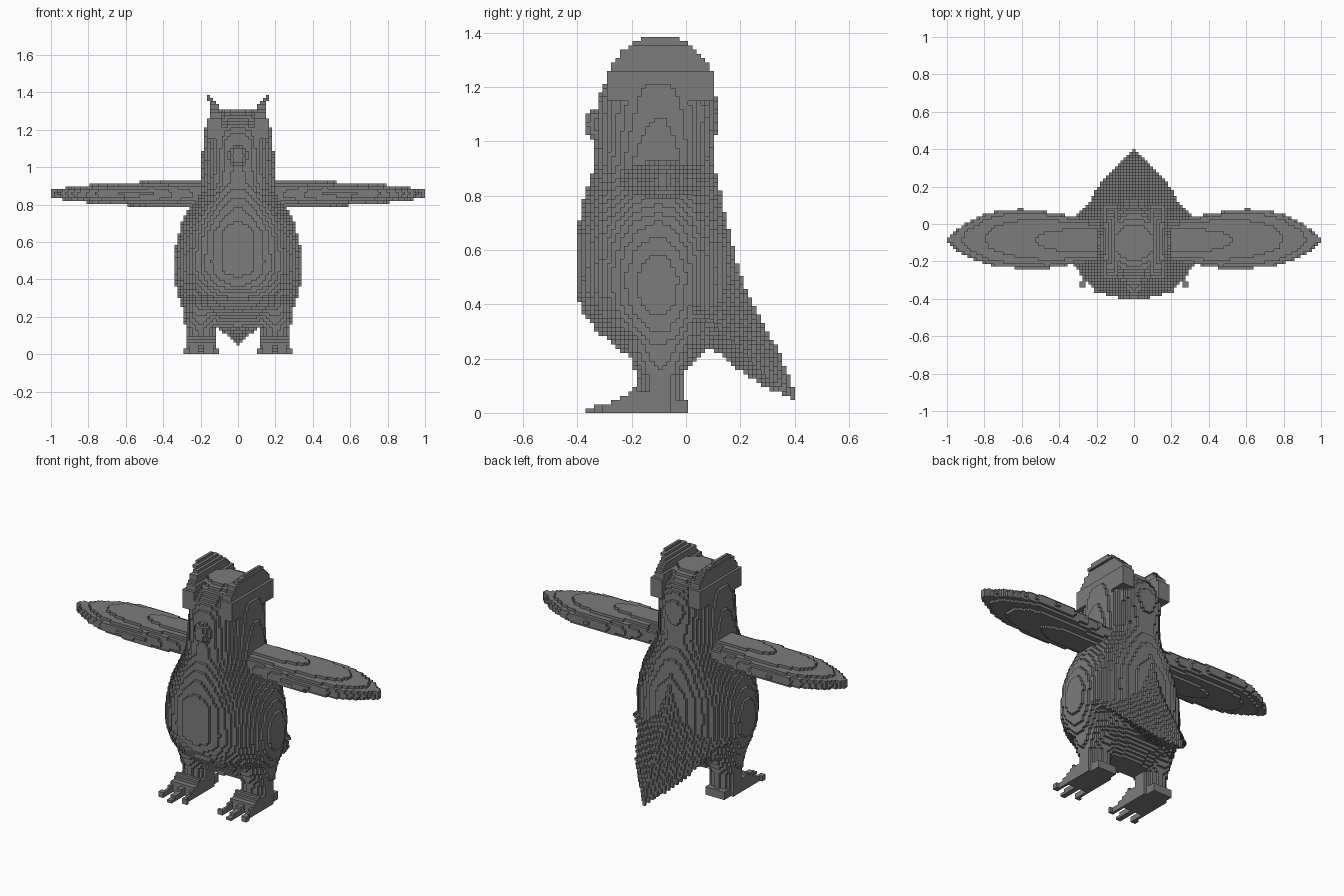
import bpy
import bmesh
from math import sqrt

if "Cube" in bpy.data.objects:
    bpy.data.objects.remove(bpy.data.objects["Cube"], do_unlink=True)

H = 2 / 127            # edge length of one block
NX, NY, NZ = 63, 25, 88

grey = bpy.data.materials.new("plain grey")
grey.use_nodes = True
grey.diffuse_color = (0.2, 0.2, 0.2, 1)
grey.node_tree.nodes["Principled BSDF"].inputs["Base Color"].default_value = (0.2, 0.2, 0.2, 1)


def lerp(points, t):
    """Value on a polyline of (position, value) pairs, clamped at both ends."""
    if t <= points[0][0]:
        return points[0][1]
    for (a, u), (b, v) in zip(points, points[1:]):
        if t <= b:
            return u + (v - u) * (t - a) / (b - a)
    return points[-1][1]


def oval(x, y, half, front, back, centre):
    """Inside an egg-shaped section with its own front and back reach."""
    reach = back - centre if y > centre else centre - front
    return (x / half) ** 2 + ((y - centre) / reach) ** 2 <= 1


# Torso and head profiles by height
HALF = [(.14, .18), (.2, .27), (.25, .3), (.3, .318), (.4, .34), (.5, .345), (.6, .328),
        (.7, .3), (.8, .25), (.88, .21), (.95, .203), (1.1, .188), (1.2, .18), (1.27, .15), (1.31, .09)]
FRONT = [(.14, -.15), (.2, -.2), (.3, -.33), (.37, -.38), (.45, -.405), (.65, -.405),
         (.8, -.375), (.92, -.335), (1.14, -.33), (1.2, -.31), (1.27, -.25), (1.31, -.18)]
BACK = [(.14, -.02), (.2, .04), (.26, .12), (.4, .15), (.6, .155), (.8, .13), (.93, .1),
        (1.04, .112), (1.12, .125), (1.2, .1), (1.27, .05), (1.31, -.02)]


def body(x, y, z):
    return .14 < z < 1.31 and oval(x, y, lerp(HALF, z), lerp(FRONT, z), lerp(BACK, z), -.1)


# Pointed tail flowing out of the back
TAIL_BACK = [(.05, .405), (.1, .39), (.2, .355), (.3, .3), (.4, .245), (.5, .205), (.6, .175), (.7, .152), (.8, .13)]
TAIL_UNDER = [(.05, .24), (.1, .235), (.2, .155), (.3, .09), (.4, .05)]


def tail(x, y, z):
    if not (y > .03 and z < .8 and z > lerp(TAIL_UNDER, y) + .4 * x):
        return False
    return x <= 1.4 * (lerp(TAIL_BACK, z) - y) and x < lerp(HALF, z)


def beak(x, y, z):
    return (x / .055) ** 2 + ((y + .3) / .078) ** 2 + ((z - 1.06) / .066) ** 2 <= 1


# Upright fan-shaped tufts on the sides of the head
def tuft(x, y, z):
    inner = lerp([(1.2, .09), (1.31, .095), (1.35, .123), (1.39, .15)], z)
    outer = lerp([(1.15, .17), (1.22, .165), (1.3, .152), (1.35, .152), (1.39, .17)], z)
    return z > 1.15 and inner < x < outer and (y + .095) ** 2 + (z - 1.19) ** 2 < .2 ** 2


# Wings as flat lens-shaped blades
LEAD = [(.2, -.2), (.3, -.213), (.45, -.237), (.6, -.24), (.75, -.225), (.85, -.195), (.95, -.14), (1, -.1)]
TRAIL = [(.2, .02), (.3, .035), (.45, .062), (.6, .08), (.7, .074), (.8, .052), (.9, .005), (1, -.07)]
THICK = [(.2, .072), (.45, .064), (.75, .05), (.9, .032), (1, .014)]


def wing(x, y, z):
    if x < .1 or abs(z - .857) > .08:
        return False
    lead, trail = lerp(LEAD, x), lerp(TRAIL, x)
    across = (2 * y - lead - trail) / (trail - lead)
    return abs(across) <= 1 and abs(z - .857) <= lerp(THICK, x) * sqrt(1 - across ** 2) + H / 4


def leg(x, y, z):
    if not .02 < z < .3:
        return False
    wide = lerp([(.05, .08), (.13, .082), (.25, .1)], z)
    deep = lerp([(.05, .08), (.13, .08), (.25, .13)], z)
    return ((x - .197) / wide) ** 2 + ((y + .095) / deep) ** 2 <= 1


# Foot with a sloping instep and three thin toes
def foot(x, y, z):
    if not (-.37 < y < .005 and z < lerp([(-.36, .016), (-.28, .04), (-.23, .06), (-.19, .09), (-.05, .05)], y)):
        return False
    if y > -.25:
        return abs(x - .197) < lerp([(-.25, .085), (-.1, .08), (0, .06)], y)
    spread = 1 + (-.25 - y) * .8
    return any(abs(x - .197 - side * .07 * spread) < .013 and y > tip
               for side, tip in ((-1, -.335), (0, -.37), (1, -.335)))


# Fill the block grid; an earlier part keeps a shared cell
cells = {}
PARTS = [("body", body, False), ("tail", tail, False), ("beak", beak, False), ("head_tuft", tuft, True),
         ("wing", wing, True), ("leg", leg, True), ("foot", foot, True)]
for name, inside, paired in PARTS:
    for i in range(NX + 1):
        for j in range(-NY, NY + 1):
            for k in range(NZ):
                if (i, j, k) in cells or not inside(i * H, j * H, (k + .5) * H):
                    continue
                cells[i, j, k] = "left_" + name if paired else name
                cells[-i, j, k] = "right_" + name if paired and i else cells[i, j, k]


# Block sides: for each axis and direction, four corners in outward order
def corner_loop(axis, sign):
    loop = []
    for u, v in ((0, 0), (1, 0), (1, 1), (0, 1))[::sign]:
        corner = [0, 0, 0]
        corner[axis] = 1 if sign > 0 else 0
        corner[(axis + 1) % 3], corner[(axis + 2) % 3] = u, v
        loop.append(corner)
    return loop


SIDES = []
for axis in range(3):
    for sign in (1, -1):
        SIDES.append(([sign if a == axis else 0 for a in range(3)], corner_loop(axis, sign)))


def build(name):
    bm = bmesh.new()
    verts = {}
    for (i, j, k), owner in cells.items():
        if owner != name:
            continue
        for (di, dj, dk), loop in SIDES:
            if (i + di, j + dj, k + dk) in cells:
                continue
            face = []
            for a, b, c in loop:
                key = (i + a, j + b, k + c)
                if key not in verts:
                    verts[key] = bm.verts.new(((key[0] - .5) * H, (key[1] - .5) * H, key[2] * H))
                face.append(verts[key])
            bm.faces.new(face)
    mesh = bpy.data.meshes.new(name)
    bm.to_mesh(mesh)
    bm.free()
    mesh.materials.append(grey)
    bpy.context.collection.objects.link(bpy.data.objects.new(name, mesh))


for part in sorted(set(cells.values())):
    build(part)
